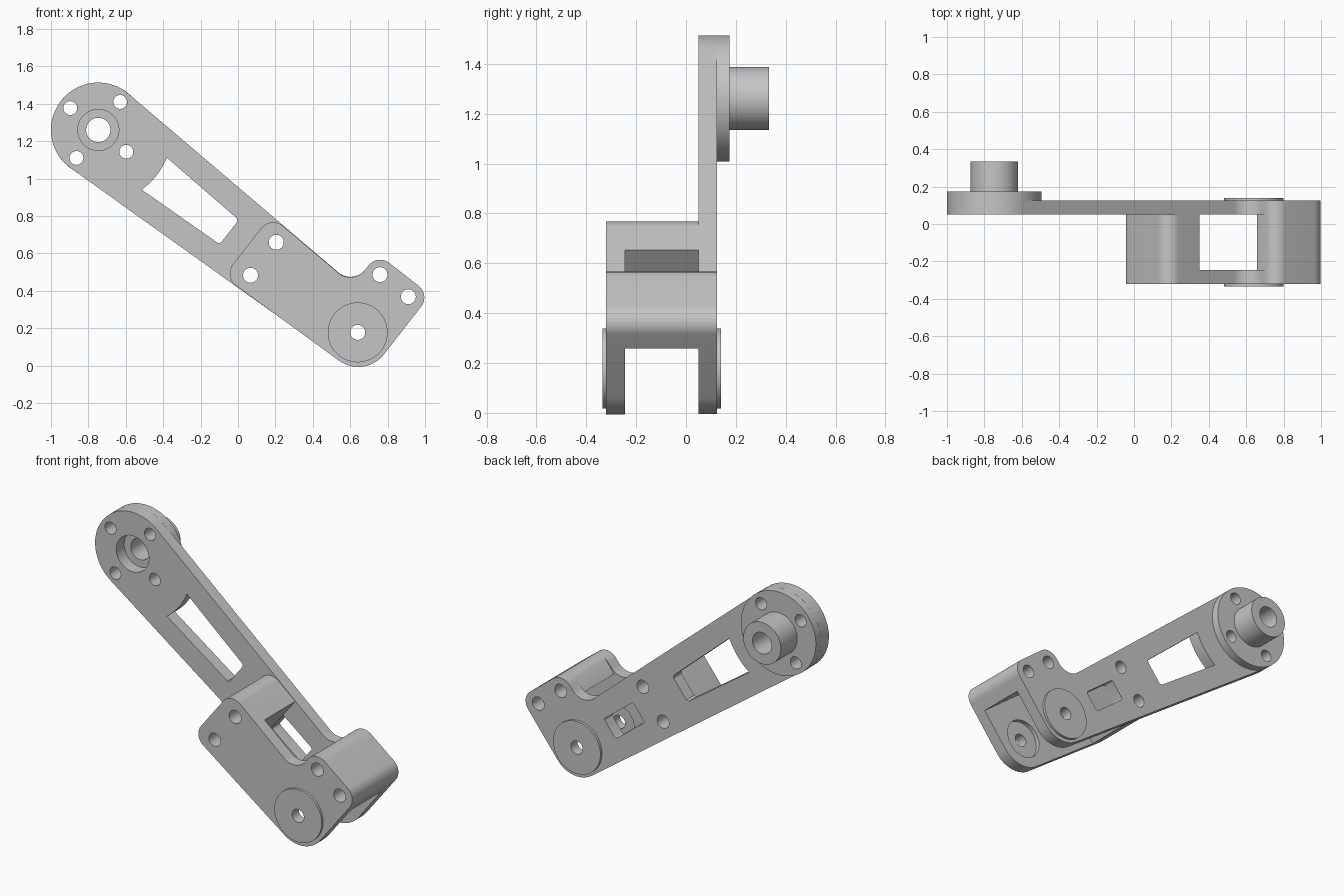
import bpy, bmesh
from math import radians, sin, cos, tan, pi
from mathutils import Vector

cube = bpy.data.objects.get("Cube")
if cube:
    bpy.data.objects.remove(cube, do_unlink=True)

grey = bpy.data.materials.new("light_grey_metal")
grey.use_nodes = True
COLOUR = (0.56, 0.56, 0.56, 1)
grey.diffuse_color = COLOUR
grey.node_tree.nodes["Principled BSDF"].inputs["Base Color"].default_value = COLOUR

# Arm frame: u runs down the arm to the pivot, v across it, origin at the pivot
PIVOT = Vector((0.64, 0, 0.178))
U = Vector((0.788, 0, -0.615))
V = Vector((0.615, 0, 0.788))
HEAD = -1.76


def circle(u, v, r, n=64):
    return [(u + r * cos(2 * pi * i / n), v + r * sin(2 * pi * i / n)) for i in range(n)]


def rounded(corners, steps=14):
    """Polygon with a fillet radius at each (u, v, radius) corner."""
    pts = []
    for i, (u, v, r) in enumerate(corners):
        c = Vector((u, v))
        a = (Vector(corners[i - 1][:2]) - c).normalized()
        b = (Vector(corners[(i + 1) % len(corners)][:2]) - c).normalized()
        half = a.angle(b) / 2
        centre = c + (a + b).normalized() * (r / sin(half))
        start = c + a * (r / tan(half)) - centre
        end = c + b * (r / tan(half)) - centre
        sweep = pi - 2 * half
        for k in range(steps + 1):
            t = k / steps
            p = (start * sin((1 - t) * sweep) + end * sin(t * sweep)) / sin(sweep)
            pts.append(tuple(centre + p))
    return pts


def prism(name, pts, y0, y1):
    """Extrude a profile in the arm frame along y."""
    bm = bmesh.new()
    base = [bm.verts.new(PIVOT + U * u + V * v + Vector((0, y0, 0))) for u, v in pts]
    face = bm.faces.new(base)
    ext = bmesh.ops.extrude_face_region(bm, geom=[face])
    top = [g for g in ext["geom"] if isinstance(g, bmesh.types.BMVert)]
    bmesh.ops.translate(bm, verts=top, vec=(0, y1 - y0, 0))
    bmesh.ops.recalc_face_normals(bm, faces=bm.faces)
    mesh = bpy.data.meshes.new(name)
    bm.to_mesh(mesh)
    bm.free()
    mesh.materials.append(grey)
    obj = bpy.data.objects.new(name, mesh)
    bpy.context.collection.objects.link(obj)
    return obj


def cut(obj, cutter):
    """Apply a boolean difference and discard the cutter."""
    mod = obj.modifiers.new("cut", "BOOLEAN")
    mod.operation, mod.solver, mod.object = "DIFFERENCE", "EXACT", cutter
    bpy.context.view_layer.update()
    graph = bpy.context.evaluated_depsgraph_get()
    mesh = bpy.data.meshes.new_from_object(obj.evaluated_get(graph))
    obj.modifiers.clear()
    obj.data = mesh
    bpy.data.objects.remove(cutter, do_unlink=True)


def drill(obj, u, v, r, y0=-1, y1=1):
    cut(obj, prism("drill", circle(u, v, r, 40), y0, y1))


# Arm plate with the rear half of the foot lug
LUG = [(0.183, 0.397, 0.08), (-0.175, 0.397, 0.08)]
arm = prism("arm_plate", rounded(LUG + [
    (-0.175, 0.185, 0.1), (-2.013, 0.263, 0.25),
    (-2.013, -0.263, 0.25), (0.183, -0.17, 0.17)]), 0.05, 0.125)

# Clevis block with the front cheek, hollowed between its two spacers
clevis = prism("clevis_block", rounded(LUG + [
    (-0.175, 0.183, 0.1), (-0.75, 0.206, 0.08),
    (-0.75, -0.206, 0.08), (0.183, -0.175, 0.174)]), -0.32, 0.05)
cut(clevis, prism("hollow", [
    (-0.52, -1), (1, -1), (1, 0.245), (-0.17, 0.245), (-0.17, 1), (-0.52, 1)], -0.245, 0.1))

# Head flange and hollow boss
flange = prism("head_flange", circle(HEAD, 0, 0.253, 96), 0.125, 0.175)
boss = prism("head_boss", circle(HEAD, 0, 0.127), 0.175, 0.333)

# Thin pivot pads on both outer cheeks
rear_pad = prism("rear_pivot_pad", circle(0, 0, 0.16, 80), 0.125, 0.14)
front_pad = prism("front_pivot_pad", circle(0, 0, 0.16, 80), -0.335, -0.32)

# Long tapered window with an end concentric to the head
arc = [(HEAD + 0.395 * cos(radians(a)), 0.395 * sin(radians(a))) for a in range(16, -17, -2)]
cut(arm, prism("window", [(-0.872, 0.07), (-0.882, 0.083)] + arc
               + [(-0.882, -0.083), (-0.872, -0.07)], -1, 1))

# Small window behind the hollow
cut(arm, prism("small_window", rounded([
    (-0.27, 0.064, 0.012), (-0.518, 0.064, 0.012),
    (-0.518, -0.064, 0.012), (-0.27, -0.064, 0.012)], 4), -1, 1))

# Bolt holes through the clevis and arm
for u, v in [(-0.64, 0.112), (-0.64, -0.112), (-0.096, 0.317), (0.096, 0.317)]:
    for part in (arm, clevis):
        drill(part, u, v, 0.04)

# Pivot bore, with shallow recesses on the inner cheek faces
for part in (arm, clevis, rear_pad, front_pad):
    drill(part, 0, 0, 0.04)
drill(arm, 0, 0, 0.12, 0, 0.075)
drill(clevis, 0, 0, 0.12, -0.27, 0)

# Head bore, counterbore and four flange holes
for part in (flange, boss):
    drill(part, HEAD, 0, 0.065)
drill(arm, HEAD, 0, 0.11)
for u, v in [(0.19, 0), (0, 0.19), (-0.19, 0), (0, -0.19)]:
    for part in (arm, flange):
        drill(part, HEAD + u, v, 0.037)

# Smooth the curved walls, keep edges sharp
bpy.ops.object.select_all(action="DESELECT")
for part in (arm, clevis, flange, boss, rear_pad, front_pad):
    part.select_set(True)
    bpy.context.view_layer.objects.active = part
bpy.ops.object.shade_smooth_by_angle(angle=radians(30))
